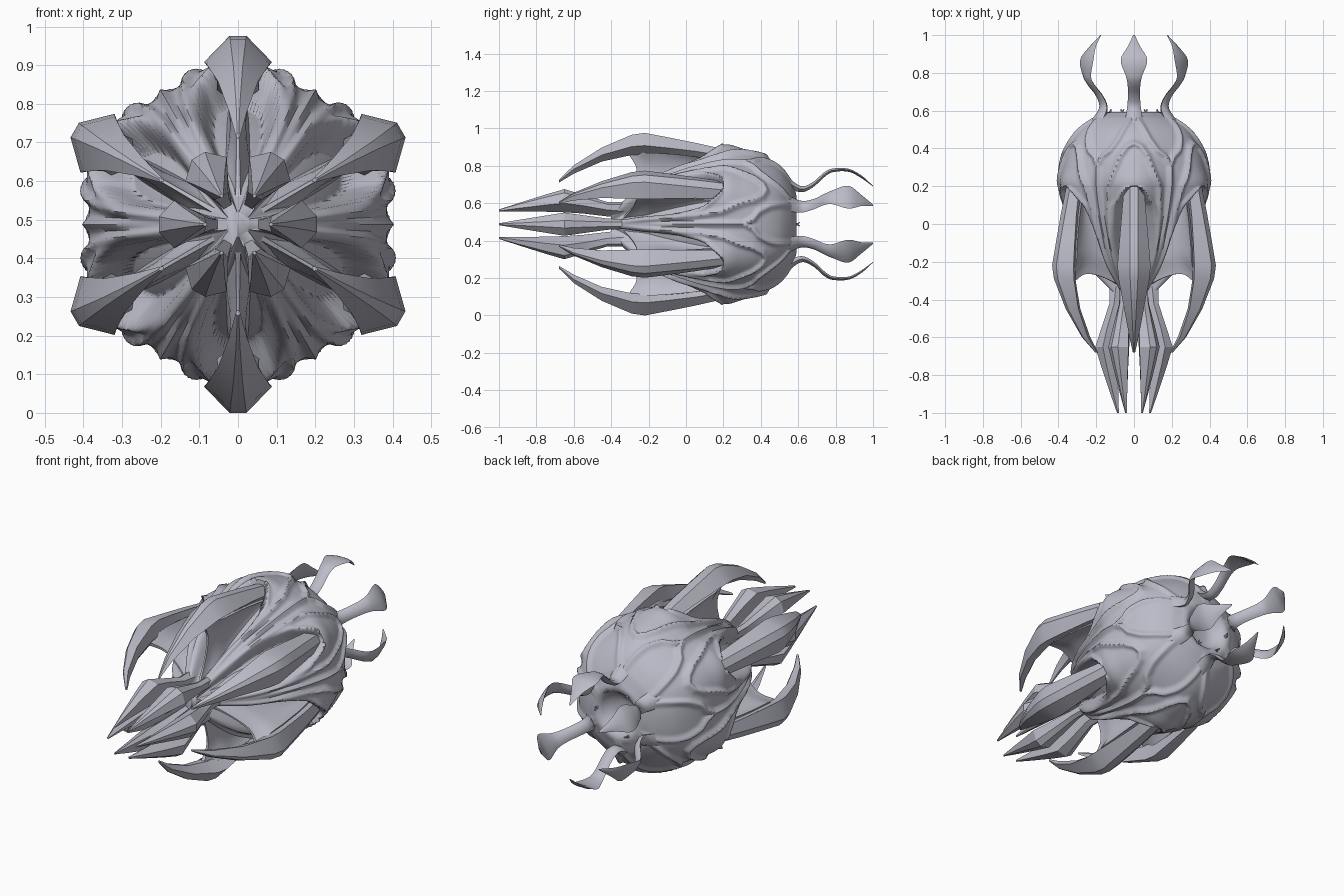
import bpy, bmesh, math
from mathutils import Vector

cube = bpy.data.objects.get("Cube")
if cube:
    bpy.data.objects.remove(cube)

AXIS_Z = 0.488
shell = bpy.data.materials.new("pale_lavender_grey")
shell.use_nodes = True
shell.diffuse_color = (0.50, 0.50, 0.58, 1)
shell.node_tree.nodes["Principled BSDF"].inputs["Base Color"].default_value = shell.diffuse_color


def curve(keys, y):
    """Smooth value(s) through keys (y, value, ...) sorted by y."""
    n = len(keys)
    y = min(max(y, keys[0][0]), keys[-1][0])
    i = next(k for k in range(n - 1) if y <= keys[k + 1][0])
    h = keys[i + 1][0] - keys[i][0]
    u = (y - keys[i][0]) / h

    def slope(k, c):
        a, b = keys[max(k - 1, 0)], keys[min(k + 1, n - 1)]
        return (b[c] - a[c]) / (b[0] - a[0]) * h
    out = []
    for c in range(1, len(keys[0])):
        p, q = keys[i][c], keys[i + 1][c]
        m, k = slope(i, c), slope(i + 1, c)
        out.append(p + u * m + u * u * (3 * (q - p) - 2 * m - k) + u ** 3 * (2 * (p - q) + m + k))
    return out if len(out) > 1 else out[0]


def smooth(u):
    u = min(max(u, 0), 1)
    return u * u * (3 - 2 * u)


def loft(name, rings):
    """Skin closed rings of (x, y, z) points and cap both ends."""
    bm = bmesh.new()
    rows = [[bm.verts.new(p) for p in ring] for ring in rings]
    n = len(rows[0])
    for a, b in zip(rows, rows[1:]):
        for i in range(n):
            j = (i + 1) % n
            bm.faces.new((a[i], a[j], b[j], b[i]))
    bm.faces.new(rows[0])
    bm.faces.new(rows[-1])
    bmesh.ops.recalc_face_normals(bm, faces=bm.faces)
    mesh = bpy.data.meshes.new(name)
    bm.to_mesh(mesh)
    bm.free()
    mesh.materials.append(shell)
    return mesh


def place(name, mesh, degrees=0, sharp=35):
    """Put a mesh on the long axis, turned about it."""
    ob = bpy.data.objects.new(name, mesh)
    bpy.context.collection.objects.link(ob)
    ob.location.z = AXIS_Z
    ob.rotation_euler.y = math.radians(degrees)
    bpy.ops.object.select_all(action='DESELECT')
    ob.select_set(True)
    bpy.context.view_layer.objects.active = ob
    bpy.ops.object.shade_smooth_by_angle(angle=math.radians(sharp))


def around(name, mesh, offset=0, sharp=35):
    for k in range(6):
        place(f"{name}_{k + 1}", mesh, offset + 60 * k, sharp)


def blade(y, outer, mid, inner, width, tip):
    """Six-sided section: narrow outer face, wide shoulders, narrow keel."""
    return [(-tip, y, outer), (tip, y, outer), (width, y, mid),
            (tip, y, inner), (-tip, y, inner), (-width, y, mid)]


# Body profiles along the axis: between the claws, over the claws, sunken floor
rib_profile = [(-.4, .07), (-.37, .1), (-.2, .23), (0, .325), (.2, .38), (.3, .38),
               (.4, .355), (.5, .295), (.56, .22), (.585, .16)]
hood_profile = [(-.4, .07), (-.2, .23), (0, .34), (.2, .425), (.3, .405),
                (.42, .36), (.5, .305), (.56, .225), (.585, .16)]
floor_profile = [(-.4, .03), (-.37, .05), (-.2, .16), (0, .25), (.22, .32)]
opening = [(-.4, .02), (-.3, .05), (-.1, .095), (.05, .098), (.13, .085)]

# Raised veins as (angle, y) paths in one mirrored sector
veins = [
    [(3, .58), (9, .52), (14, .45), (20, .39), (26, .36), (30, .31), (30, .1), (30, -.37)],
    [(0, .43), (6, .41), (11, .36), (15, .28), (20, .2), (23, .05), (25, -.15), (26, -.35)],
]


def vein_height(angle, y, r):
    best = 1
    for path in veins:
        for a, b in zip(path, path[1:]):
            p = Vector((math.radians(a[0] - angle) * r, a[1] - y))
            d = Vector((math.radians(b[0] - angle) * r, b[1] - y)) - p
            u = min(max(-p.dot(d) / d.length_squared, 0), 1)
            best = min(best, (p + d * u).length)
    return .02 * math.exp(-(best / .014) ** 2)


def body_radius(angle, y):
    r = curve(hood_profile, y)
    r += (curve(rib_profile, y) - r) * smooth(angle / 30)
    side = r * math.sin(math.radians(angle))
    lift = vein_height(angle, y, r) * smooth((y + .45) / .3)
    if y < .2:
        w = curve(opening, y)
        if y > .1:
            w *= math.sqrt((.2 - y) / .1)
        edge = w - side
        lift += .014 * math.exp(-((edge + .014) / .014) ** 2) * smooth((y + .4) / .2)
        r += (curve(floor_profile, y) - r - lift) * smooth(edge / .022 + .2)
    return r + lift


SIDES, ROWS, SECTOR = 240, 170, 20
rings = []
for j in range(ROWS + 1):
    y = -.4 + .985 * math.sin(j / ROWS * math.pi / 2)
    radii = [body_radius(30 * i / SECTOR, y) for i in range(SECTOR + 1)]
    ring = []
    for i in range(SIDES):
        k = i % (2 * SECTOR)
        r, a = radii[min(k, 2 * SECTOR - k)], 2 * math.pi * i / SIDES
        ring.append((r * math.sin(a), y, r * math.cos(a)))
    rings.append(ring)
# Rear recess
for y, r in [(.592, .145), (.59, .125), (.575, .105), (.54, .085), (.53, .04)]:
    rings.append([(r * math.sin(2 * math.pi * i / SIDES), y, r * math.cos(2 * math.pi * i / SIDES))
                  for i in range(SIDES)])
place("pod_body", loft("pod_body", rings), sharp=60)

# Six big outer claws
claw = [(-.68, .236, .23, .222, .006, .002), (-.6, .315, .295, .27, .024, .005),
        (-.45, .41, .37, .335, .052, .012), (-.29, .478, .415, .37, .082, .02),
        (-.22, .488, .42, .37, .088, .022), (-.1, .465, .408, .365, .078, .022),
        (.05, .435, .39, .35, .065, .022), (.23, .395, .36, .32, .05, .02)]
around("outer_claw", loft("outer_claw", [blade(*s) for s in claw]), sharp=25)

# Webs joining each claw to the body, flaring toward the claw
claw_keel = [(s[0], s[3] + .012) for s in claw]
web_front = [(0, -.35), (.15, -.31), (.4, -.275), (.7, -.265), (1, -.31)]
rings = []
for j in range(13):
    s = j / 12
    front = curve(web_front, s)
    right, left = [], []
    for i in range(17):
        u = i / 16
        y = front + (.2 - front) * u
        low = curve(floor_profile, y) - .015
        r = low + (curve(claw_keel, y) - low) * s
        t = (.014 + .04 * s ** 3 + .02 * (1 - s) ** 3) * (.2 + .8 * smooth(u * 4))
        right.append((t, y, r))
        left.append((-t, y, r))
    rings.append(right + left[::-1])
around("claw_web", loft("claw_web", rings), sharp=50)

# Six front spikes set between the claws
spike = [(-1, .09, .085, .08, .005, .002), (-.9, .125, .11, .083, .022, .006),
         (-.75, .175, .145, .085, .046, .014), (-.65, .205, .165, .085, .062, .02),
         (-.55, .172, .142, .075, .048, .016), (-.42, .13, .105, .055, .03, .012),
         (-.28, .13, .09, .04, .024, .012)]
around("front_spike", loft("front_spike", [blade(*s) for s in spike]), 30, 25)

# Six rear tendrils ending in diamond paddles
tendril = [(.5, .27, .05, .03), (.56, .215, .045, .025), (.62, .187, .036, .016),
           (.68, .212, .032, .014), (.74, .265, .034, .013), (.78, .287, .042, .01),
           (.87, .288, .07, .008), (.94, .252, .033, .007), (1, .203, .004, .002)]
sections = []
for j in range(41):
    y = .5 + .5 * j / 40
    r, w, t = curve(tendril, y)
    sections.append(blade(y, r + t, r, r - t, w, w * .45))
around("rear_tendril", loft("rear_tendril", sections), sharp=40)

# Small paired barbs around the rear recess
for side in (-1, 1):
    barb = [[(side * (.05 + .01 * k) + w * math.cos(a), .56 + .025 * k, .125 - .012 * k + w * math.sin(a))
             for a in [math.pi * i / 3 for i in range(6)]]
            for k, w in enumerate((.012, .009, .002))]
    around("left_barb" if side > 0 else "right_barb", loft("rear_barb", barb))
